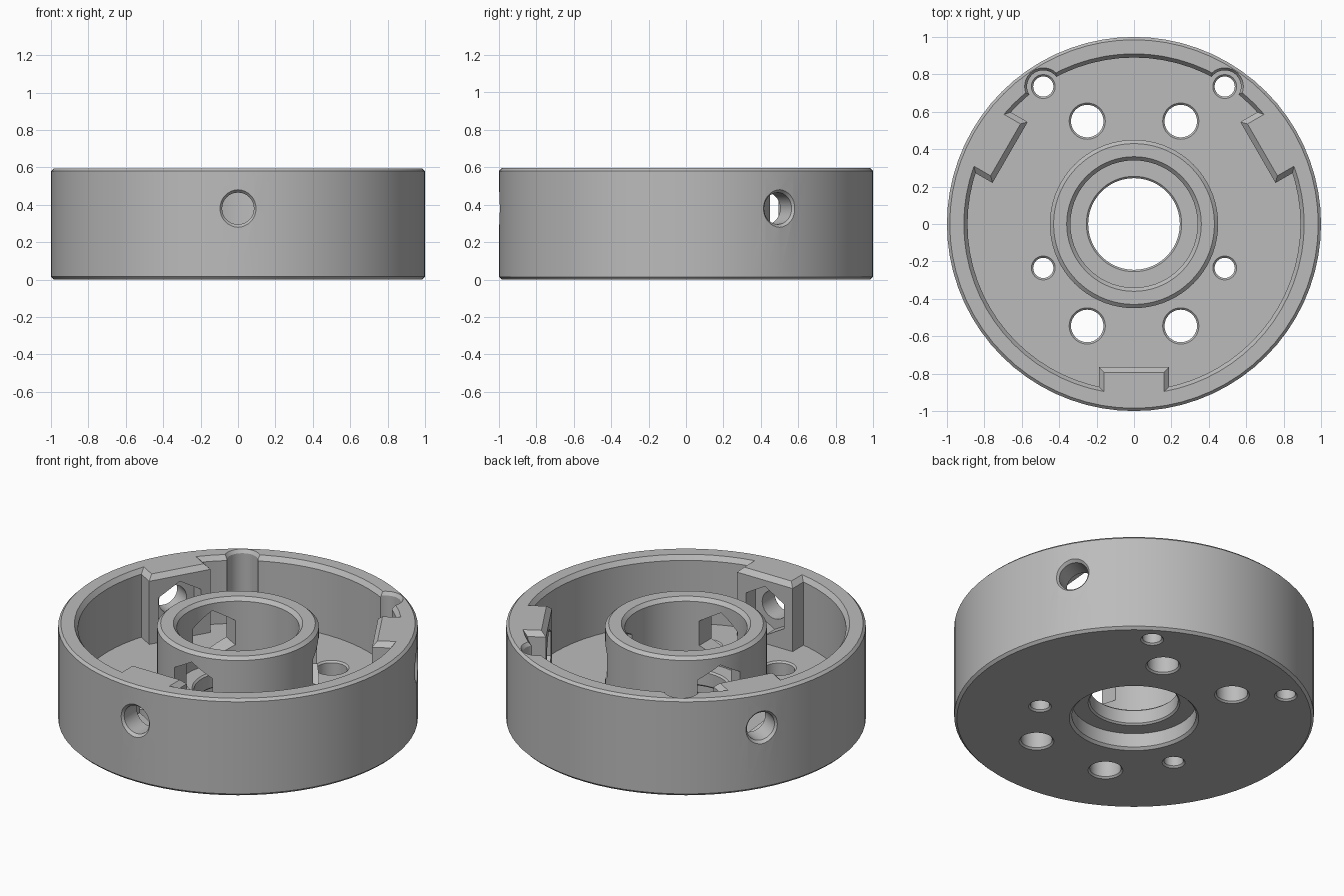
import bpy, bmesh, math
from mathutils import Matrix, Vector

cube = bpy.data.objects.get("Cube")
if cube:
    bpy.data.objects.remove(cube, do_unlink=True)

HEIGHT, FLOOR, BORE_Z = 0.595, 0.18, 0.38

grey = bpy.data.materials.new("plain grey")
grey.use_nodes = True
grey.diffuse_color = (0.5, 0.5, 0.5, 1)
grey.node_tree.nodes["Principled BSDF"].inputs["Base Color"].default_value = (0.5, 0.5, 0.5, 1)


def circle(radius, z, sides):
    return [Vector((radius * math.cos(math.tau * i / sides),
                    radius * math.sin(math.tau * i / sides), z)) for i in range(sides)]


def loft(name, rings, matrix=Matrix(), closed=False):
    """Skin a stack of equal rings; cap the ends or join last to first."""
    bm = bmesh.new()
    loops = [[bm.verts.new(matrix @ p) for p in ring] for ring in rings]
    pairs = list(zip(loops, loops[1:]))
    if closed:
        pairs.append((loops[-1], loops[0]))
    else:
        bm.faces.new(loops[0])
        bm.faces.new(loops[-1])
    for a, b in pairs:
        for i in range(len(a)):
            j = (i + 1) % len(a)
            bm.faces.new((a[i], a[j], b[j], b[i]))
    bmesh.ops.recalc_face_normals(bm, faces=bm.faces)
    mesh = bpy.data.meshes.new(name)
    bm.to_mesh(mesh)
    bm.free()
    mesh.materials.append(grey)
    obj = bpy.data.objects.new(name, mesh)
    bpy.context.collection.objects.link(obj)
    return obj


def round_tool(name, steps, sides=32, matrix=Matrix()):
    return loft(name, [circle(r, z, sides) for r, z in steps], matrix)


def combine(target, tool, operation):
    mod = target.modifiers.new("cut", "BOOLEAN")
    mod.operation, mod.solver, mod.object = operation, "EXACT", tool
    bpy.context.view_layer.objects.active = target
    bpy.ops.object.modifier_apply(modifier=mod.name)
    bpy.data.objects.remove(tool, do_unlink=True)


# Turned cup: outer wall, floor, hub, stepped bore and underside recess
profile = [(0.985, 0), (1, 0.015), (1, 0.58), (0.985, HEIGHT), (0.91, HEIGHT), (0.89, 0.567),
           (0.89, FLOOR), (0.45, FLOOR), (0.45, 0.577), (0.43, HEIGHT), (0.36, HEIGHT),
           (0.34, 0.573), (0.34, 0.2), (0.255, 0.2), (0.245, 0.19), (0.245, 0.11),
           (0.255, 0.1), (0.345, 0.1), (0.345, 0.015), (0.36, 0)]
body = loft("housing", [circle(r, z, 72) for r, z in profile], closed=True)


# Three clamp blocks inside the wall, chamfered at the top
def block_ring(z, inset):
    inner, half, outer = 0.765 + inset, 0.188 - inset, 0.95
    return [Vector((x, y, z)) for x, y in
            ((inner, -half), (outer, -half), (outer, half), (inner, half))]


spokes = [math.radians(a) for a in (30, 150, 270)]
for angle in spokes:
    block = loft("clamp_block", [block_ring(0.1, 0), block_ring(0.567, 0),
                                 block_ring(HEIGHT, 0.028)], Matrix.Rotation(angle, 4, "Z"))
    combine(body, block, "UNION")

# Radial screw holes, with hexagonal nut passages through the hub and blocks
for angle in spokes:
    radial = (Matrix.Rotation(angle, 4, "Z") @ Matrix.Translation((0, 0, BORE_Z))
              @ Matrix.Rotation(math.pi / 2, 4, "Y"))
    combine(body, round_tool("nut_passage", [(0.15, 0.25), (0.15, 0.86)], 6, radial), "DIFFERENCE")
    steps = [(0.085, 0.8), (0.085, 0.982), (0.105, 1.005), (0.105, 1.1)]
    combine(body, round_tool("screw_hole", steps, 32, radial), "DIFFERENCE")

# Wall reliefs and chamfered floor holes, mirrored left and right
for side in (-1, 1):
    corner = Matrix.Translation((side * 0.485, 0.735, 0))
    relief = [(0.087, FLOOR), (0.087, 0.575), (0.1, HEIGHT), (0.1, 0.65)]
    combine(body, round_tool("wall_relief", relief, 32, corner), "DIFFERENCE")
    for x, y, r in ((0.25, 0.55, 0.087), (0.25, -0.545, 0.087),
                    (0.485, 0.735, 0.054), (0.485, -0.235, 0.054)):
        wide = r + 0.01
        steps = [(wide, -0.05), (wide, 0), (r, 0.01), (r, FLOOR - 0.01),
                 (wide, FLOOR), (wide, FLOOR + 0.03)]
        place = Matrix.Translation((side * x, y, 0))
        combine(body, round_tool("floor_hole", steps, 32, place), "DIFFERENCE")

# Smooth the curved walls, keep edges sharp
bpy.ops.object.select_all(action="DESELECT")
body.select_set(True)
bpy.context.view_layer.objects.active = body
bpy.ops.object.shade_smooth_by_angle(angle=math.radians(25))
